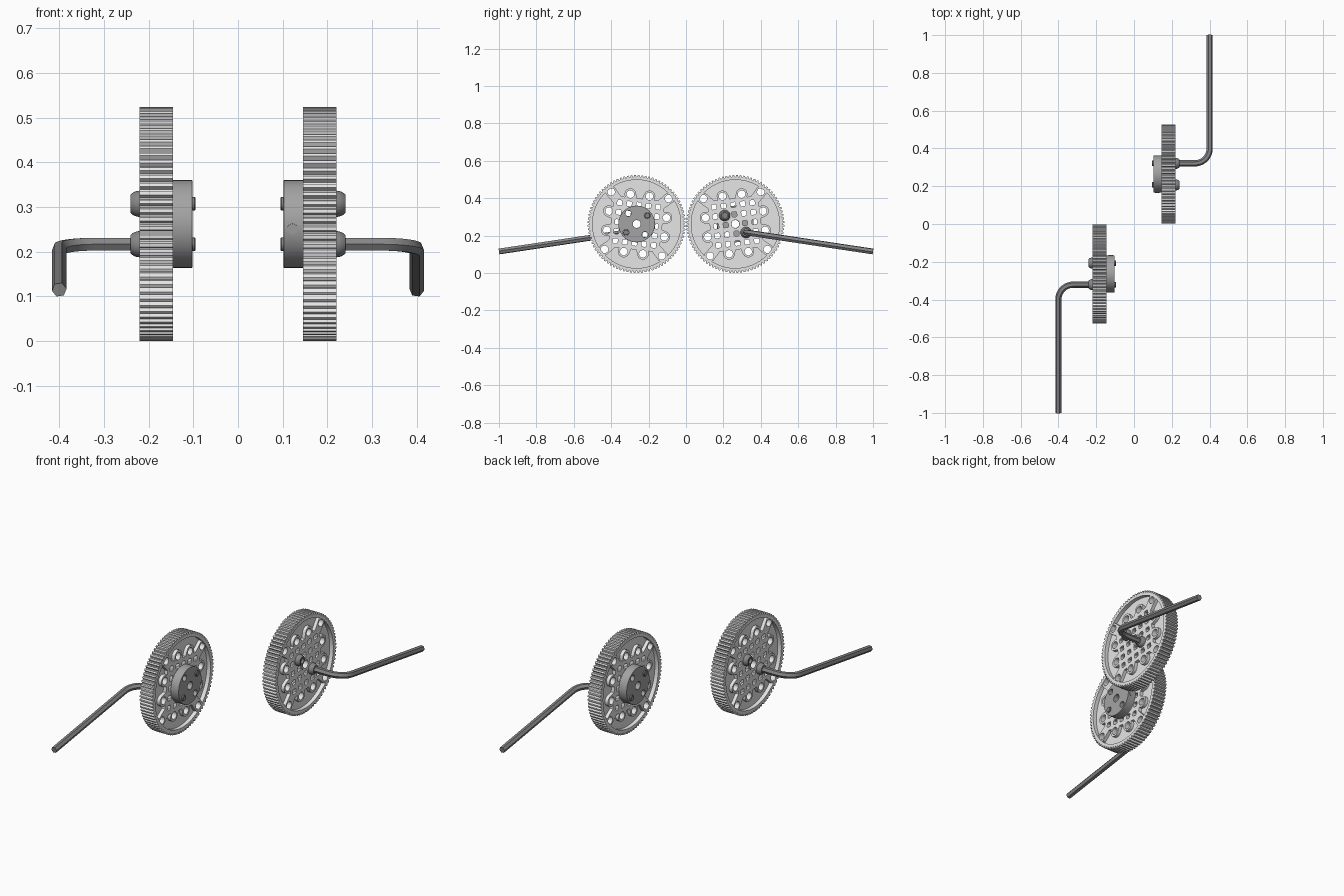
import bpy, bmesh, math
from mathutils import Matrix, Vector

if "Cube" in bpy.data.objects:
    bpy.data.objects.remove(bpy.data.objects["Cube"])

CY, CZ = 0.264, 0.262           # gear axis
PITCH = 0.0515                  # hole grid spacing
TILT = math.radians(6.6)        # rotation of the hole grid
X_MID = 0.1825                  # middle of the gear's thickness


def material(name, v):
    m = bpy.data.materials.new(name)
    m.diffuse_color = (v, v, v, 1)
    m.use_nodes = True
    m.node_tree.nodes["Principled BSDF"].inputs["Base Color"].default_value = m.diffuse_color
    return m


LIGHT = material("light_grey_plastic", 0.79)
METAL = material("grey_metal", 0.37)
DARK = material("dark_steel", 0.24)

# local x -> world y, local y -> world z, local z -> world x
FRAME = Matrix(((0, 0, 1, 0), (1, 0, 0, CY), (0, 1, 0, CZ), (0, 0, 0, 1))) @ Matrix.Rotation(TILT, 4, 'Z')
parts = []


def finish(name, bm, mat, matrix=FRAME):
    bmesh.ops.remove_doubles(bm, verts=bm.verts, dist=1e-5)
    bmesh.ops.recalc_face_normals(bm, faces=bm.faces)
    me = bpy.data.meshes.new(name)
    bm.to_mesh(me)
    bm.free()
    me.transform(matrix)
    me.materials.clear()
    me.materials.append(mat)
    ob = bpy.data.objects.new(name, me)
    bpy.context.collection.objects.link(ob)
    parts.append(ob)
    return ob


def curve_to_bmesh(cu):
    tmp = bpy.data.objects.new("tmp", cu)
    bpy.context.collection.objects.link(tmp)
    me = bpy.data.meshes.new_from_object(tmp)
    bpy.data.objects.remove(tmp)
    bm = bmesh.new()
    bm.from_mesh(me)
    bpy.data.meshes.remove(me)
    return bm


def plate(name, loops, x0, x1, mat):
    """Flat shape with holes, extruded between x0 and x1."""
    cu = bpy.data.curves.new(name, 'CURVE')
    cu.dimensions, cu.fill_mode = '2D', 'BOTH'
    cu.extrude = (x1 - x0) / 2
    for pts in loops:
        sp = cu.splines.new('POLY')
        sp.points.add(len(pts) - 1)
        for p, (x, y) in zip(sp.points, pts):
            p.co = (x, y, 0, 1)
        sp.use_cyclic_u = True
    bm = curve_to_bmesh(cu)
    bmesh.ops.translate(bm, verts=bm.verts, vec=(0, 0, (x0 + x1) / 2))
    return finish(name, bm, mat)


def circle(r, n, x=0, y=0):
    return [(x + r * math.cos(2 * math.pi * i / n), y + r * math.sin(2 * math.pi * i / n)) for i in range(n)]


def square(h, x, y):
    c = h * 0.7                 # clipped corners
    return [(x + a, y + b) for a, b in ((h, -c), (h, c), (c, h), (-c, h), (-h, c), (-h, -c), (-c, -h), (c, -h))]


def lathe(name, profile, x, y, mat, n=24):
    bm = bmesh.new()
    rings = [[bm.verts.new((px, py, z)) for px, py in circle(max(r, 1e-7), n, x, y)] for z, r in profile]
    for a, b in zip(rings, rings[1:]):
        for i in range(n):
            j = (i + 1) % n
            bm.faces.new((a[i], a[j], b[j], b[i]))
    return finish(name, bm, mat)


# hole pattern: square holes inside, twelve round ones around the border
big = [(i * PITCH, j * PITCH) for i in (-3, -1, 1, 3) for j in (-3, -1, 1, 3) if 3 in (abs(i), abs(j))]
holes = [circle(0.02, 20, x, y) for x, y in big]
holes += [square(0.0135, i * PITCH, j * PITCH) for i in range(-2, 3) for j in range(-2, 3) if i or j]
holes.append(circle(0.022, 24))

# toothed rim
teeth = []
step = 2 * math.pi / 84
for i in range(84):
    for f, r in ((-0.40, 0.2515), (-0.20, 0.262), (0.20, 0.262), (0.40, 0.2515)):
        a = (i + f) * step
        teeth.append((r * math.cos(a), r * math.sin(a)))
plate("toothed_rim", [teeth, circle(0.236, 84)], X_MID - 0.0375, X_MID + 0.0375, LIGHT)

# thin web behind the rim pockets
plate("gear_web", [circle(0.238, 84)] + holes, X_MID - 0.016, X_MID + 0.016, LIGHT)


# raised centre with a scalloped outline around the round holes
def scallop(a):
    d = Vector((math.cos(a), math.sin(a)))
    best = 0.137 / max(abs(d.x), abs(d.y))
    best = min(best, 0.178)
    for p in big:
        c = Vector(p)
        along = c.dot(d)
        off = 0.031 ** 2 - (c.length_squared - along * along)
        if along > 0 and off > 0:
            best = max(best, along + math.sqrt(off))
    return min(best, 0.2375)


outline = []
for i in range(240):
    a = 2 * math.pi * i / 240
    outline.append((scallop(a) * math.cos(a), scallop(a) * math.sin(a)))
plate("raised_centre", [outline] + holes, X_MID - 0.034, X_MID + 0.034, LIGHT)
plate("centre_collar", [circle(0.031, 24), circle(0.0218, 24)], X_MID - 0.037, X_MID + 0.037, LIGHT)

# round hub with bolt holes
hub_holes = [circle(0.016, 20, i * PITCH, j * PITCH) for i in (-1, 1) for j in (-1, 1)]
hub = plate("hub", [circle(0.098, 48), circle(0.021, 24)] + hub_holes, 0.102, 0.150, METAL)
bev = hub.modifiers.new("soft_edge", 'BEVEL')
bev.width, bev.segments, bev.limit_method = 0.005, 2, 'ANGLE'
bev.angle_limit = math.radians(40)

# two socket screws through gear and hub
screw = [(0.095, 0), (0.095, 0.013), (0.097, 0.015), (0.214, 0.015), (0.214, 0.030), (0.226, 0.029),
         (0.234, 0.026), (0.240, 0.021), (0.240, 0.014), (0.226, 0.014), (0.226, 0)]
for side in (-1, 1):
    lathe("socket_screw", screw, side * PITCH, -side * PITCH, DARK)

# set screw on the side of the hub
bm = bmesh.new()
bmesh.ops.create_cone(bm, cap_ends=True, segments=16, radius1=0.012, radius2=0.012, depth=0.02,
                      matrix=Matrix.Translation((-0.0895, 0, 0.122)) @ Matrix.Rotation(math.pi / 2, 4, 'Y'))
finish("set_screw", bm, METAL)

# bent hex key standing in the lower screw
start = FRAME @ Vector((PITCH, -PITCH, 0.228))
corner = Vector((0.40, start.y, start.z))
end = Vector((0.40, 1.0, 0.115))
u, v = Vector((1, 0, 0)), (end - corner).normalized()
R = 0.078
centre = corner - u * R + v * R
path = [start] + [centre + R * (u * math.sin(t) - v * math.cos(t))
                  for t in (math.pi / 2 * k / 10 for k in range(11))] + [end]
cu = bpy.data.curves.new("hex_key", 'CURVE')
cu.dimensions, cu.bevel_depth, cu.bevel_resolution, cu.use_fill_caps = '3D', 0.0165, 1, True
sp = cu.splines.new('POLY')
sp.points.add(len(path) - 1)
for p, co in zip(sp.points, path):
    p.co = (*co, 1)
finish("hex_key", curve_to_bmesh(cu), DARK, Matrix.Identity(4))

# crisp-edged smooth shading, then the second assembly turned half round
bpy.ops.object.select_all(action='DESELECT')
for ob in parts:
    ob.select_set(True)
bpy.context.view_layer.objects.active = parts[0]
bpy.ops.object.shade_smooth_by_angle(angle=math.radians(25))
for ob in parts:
    twin = ob.copy()
    twin.name = "second_" + ob.name
    twin.matrix_world = Matrix.Rotation(math.pi, 4, 'Z')
    bpy.context.collection.objects.link(twin)
